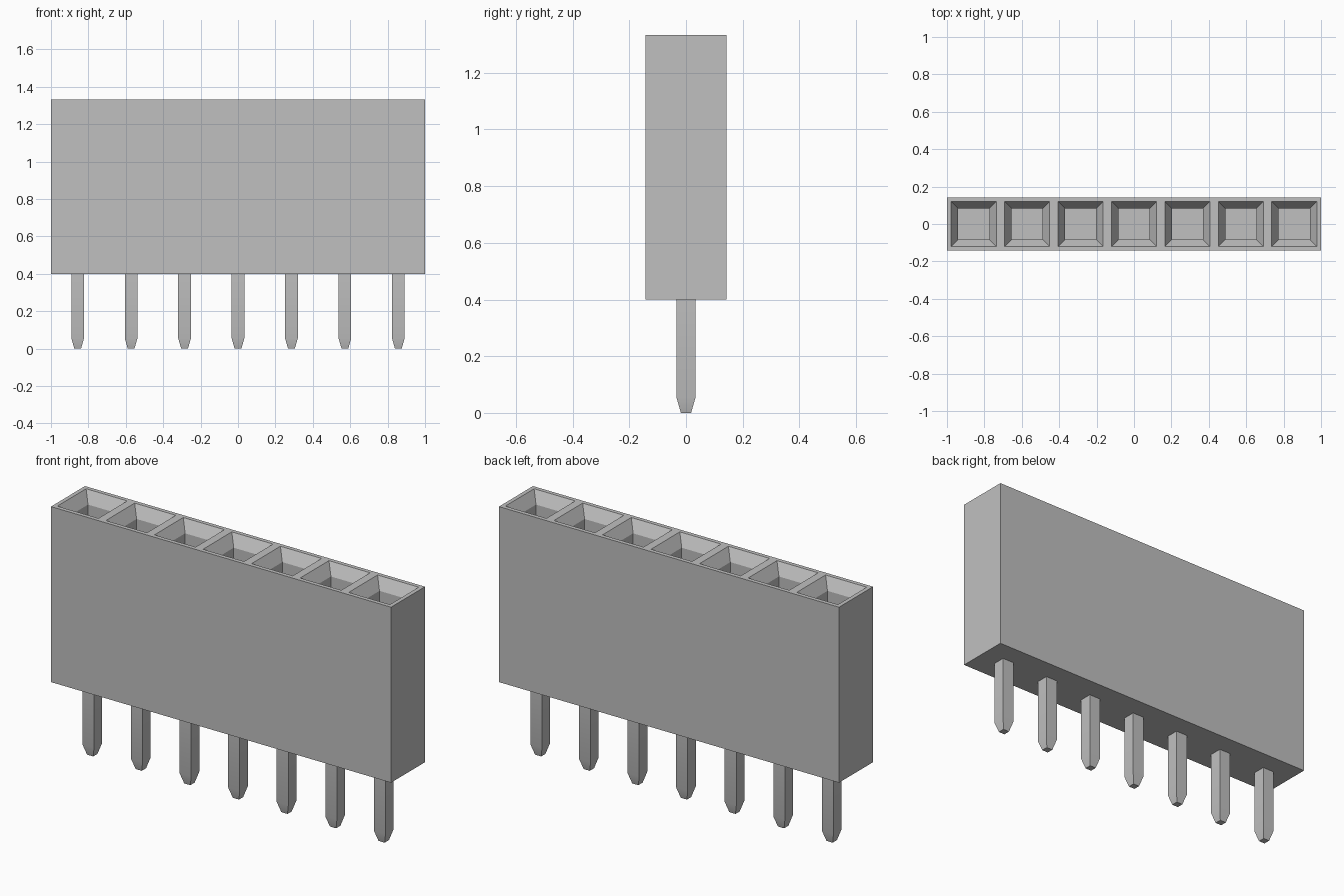
import bpy
import bmesh
from mathutils import Matrix, Vector

COUNT = 7
PITCH = 2 / COUNT
BOTTOM, TOP = 0.40, 1.333
HOLE_DEPTH = 0.65

if "Cube" in bpy.data.objects:
    bpy.data.objects.remove(bpy.data.objects["Cube"])

grey = bpy.data.materials.new("plain_grey")
grey.use_nodes = True
colour = (0.53, 0.53, 0.53, 1)
grey.diffuse_color = colour
grey.node_tree.nodes["Principled BSDF"].inputs["Base Color"].default_value = colour


def make_object(name, bm):
    bmesh.ops.recalc_face_normals(bm, faces=bm.faces)
    mesh = bpy.data.meshes.new(name)
    bm.to_mesh(mesh)
    bm.free()
    mesh.materials.append(grey)
    obj = bpy.data.objects.new(name, mesh)
    bpy.context.collection.objects.link(obj)
    return obj


# Housing: a row of square cells raised into one block
bm = bmesh.new()
bmesh.ops.create_grid(bm, x_segments=COUNT, y_segments=1, size=1,
                      matrix=Matrix.Translation((0, 0, BOTTOM)) @ Matrix.Diagonal((1, PITCH / 2, 1, 1)))
result = bmesh.ops.extrude_face_region(bm, geom=bm.faces[:], use_keep_orig=True)
raised = [v for v in result["geom"] if isinstance(v, bmesh.types.BMVert)]
bmesh.ops.translate(bm, verts=raised, vec=(0, 0, TOP - BOTTOM))
bmesh.ops.recalc_face_normals(bm, faces=bm.faces)

# Sockets: rim, sloped funnel, then a straight square hole
cells = [f for f in bm.faces if f.normal.z > 0.9]
bmesh.ops.inset_individual(bm, faces=cells, thickness=0.031)
bmesh.ops.inset_individual(bm, faces=cells, thickness=0.053)
bmesh.ops.translate(bm, verts=[v for f in cells for v in f.verts], vec=(0, 0, -0.06))
floors = bmesh.ops.extrude_discrete_faces(bm, faces=cells)["faces"]
bmesh.ops.translate(bm, verts=[v for f in floors for v in f.verts], vec=(0, 0, -HOLE_DEPTH))
make_object("housing", bm)


# Pins: square shafts with tapered tips
def make_pin(index):
    bm = bmesh.new()
    rings = []
    for half, z in ((0.018, 0), (0.034, 0.056), (0.034, BOTTOM)):
        rings.append([bm.verts.new(Vector((sx * half, sy * half, z)))
                      for sx, sy in ((-1, -1), (1, -1), (1, 1), (-1, 1))])
    for low, high in zip(rings, rings[1:]):
        for i in range(4):
            j = (i + 1) % 4
            bm.faces.new((low[i], low[j], high[j], high[i]))
    bm.faces.new(rings[0])
    bm.faces.new(rings[-1])
    pin = make_object(f"pin_{index + 1}", bm)
    pin.location.x = (index - (COUNT - 1) / 2) * PITCH
    return pin


pins = [make_pin(i) for i in range(COUNT)]
bpy.ops.object.select_all(action="DESELECT")
for pin in pins:
    pin.select_set(True)
bpy.context.view_layer.objects.active = pins[0]
bpy.ops.object.shade_smooth_by_angle()
